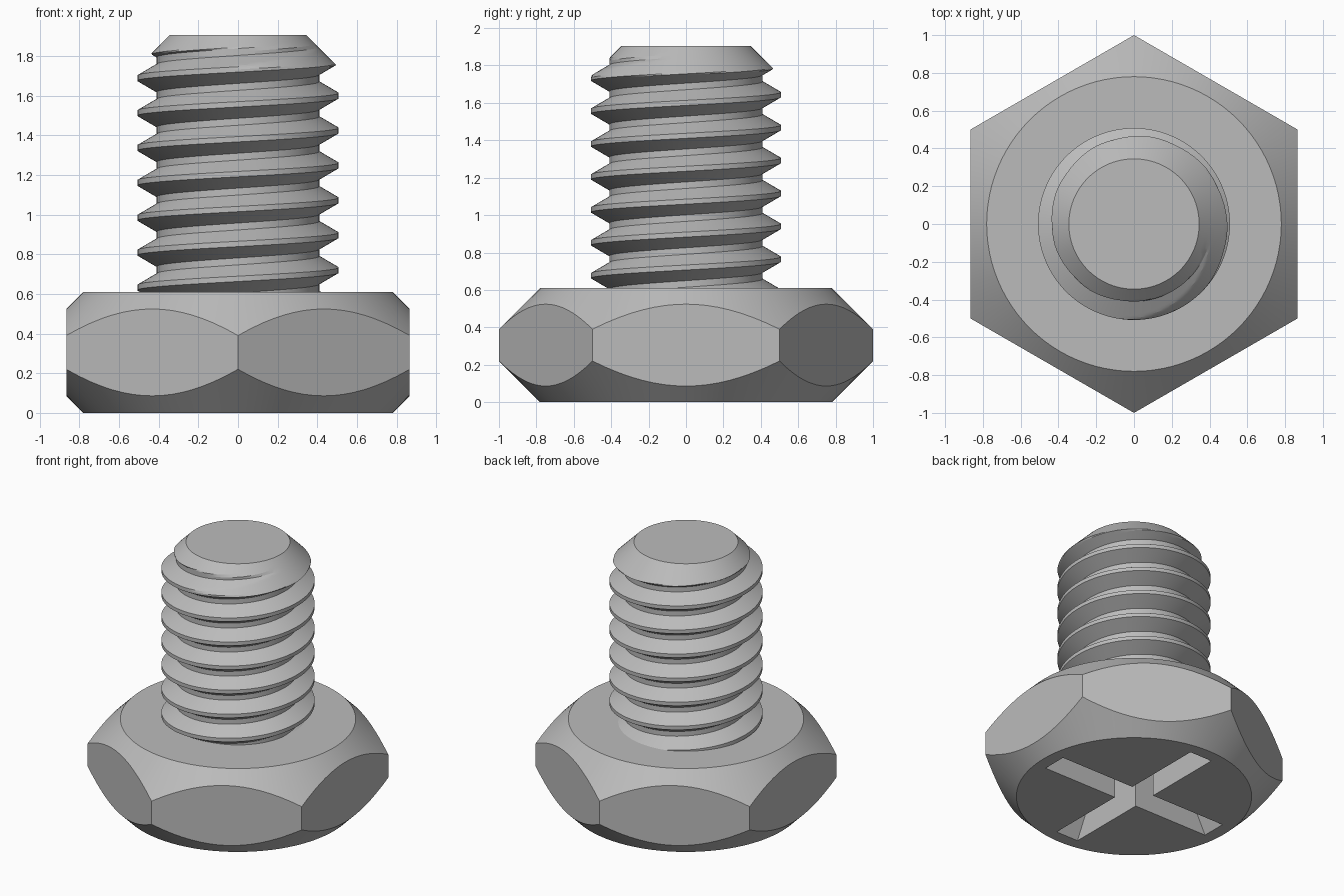
import bpy, bmesh
from math import pi, cos, sin

cube = bpy.data.objects.get("Cube")
if cube:
    bpy.data.objects.remove(cube, do_unlink=True)

SEGMENTS = 96
HEAD_TOP = 0.61
TOP = 1.905

steel = bpy.data.materials.new("steel_grey")
steel.use_nodes = True
steel.diffuse_color = (0.5, 0.5, 0.5, 1)
steel.node_tree.nodes["Principled BSDF"].inputs["Base Color"].default_value = (0.5, 0.5, 0.5, 1)


def polar(r, angle, z):
    return (r * cos(angle), r * sin(angle), z)


def loft(name, rings, closed=True):
    """Skin a stack of rings and cap both ends; open rings overlap at the seam."""
    bm = bmesh.new()
    rows = [[bm.verts.new(p) for p in ring] for ring in rings]
    n = len(rows[0])
    for low, high in zip(rows, rows[1:]):
        for i in range(n if closed else n - 1):
            j = (i + 1) % n
            bm.faces.new((low[i], low[j], high[j], high[i]))
    end = n if closed else n - 1
    bm.faces.new(rows[0][:end][::-1])
    bm.faces.new(rows[-1][:end])
    bmesh.ops.remove_doubles(bm, verts=bm.verts[:], dist=0.00002)
    bmesh.ops.recalc_face_normals(bm, faces=bm.faces[:])
    mesh = bpy.data.meshes.new(name)
    bm.to_mesh(mesh)
    bm.free()
    mesh.materials.append(steel)
    obj = bpy.data.objects.new(name, mesh)
    bpy.context.collection.objects.link(obj)
    return obj


def activate(obj):
    bpy.ops.object.select_all(action='DESELECT')
    obj.select_set(True)
    bpy.context.view_layer.objects.active = obj


def smooth(obj):
    activate(obj)
    bpy.ops.object.shade_smooth_by_angle(angle=pi / 18)


# Hexagonal head, with conical chamfers above and below
FACE_RADIUS = 0.78
angles = [2 * pi * i / SEGMENTS for i in range(SEGMENTS)]


def hex_radius(angle):
    return 0.866 / cos((angle + pi / 6) % (pi / 3) - pi / 6)


edge = [(hex_radius(a), a) for a in angles]
head = loft("hex_head", [
    [polar(FACE_RADIUS, a, 0) for a in angles],
    [polar(r, a, r - FACE_RADIUS) for r, a in edge],
    [polar(r, a, HEAD_TOP - r + FACE_RADIUS) for r, a in edge],
    [polar(FACE_RADIUS, a, HEAD_TOP) for a in angles],
])


# Cross recess in the underside, its arms tapering with depth
def cross(length, z, w=0.09):
    points = []
    for k in range(4):
        c, s = (1, 0, -1, 0)[k], (0, 1, 0, -1)[k]
        for x, y in ((length, -w), (length, w), (w, w)):
            points.append((c * x - s * y, s * x + c * y, z))
    return points


cutter = loft("recess_cutter", [cross(0.71, -0.04), cross(0.49, 0.4)])
cutter.hide_render = True
cut = head.modifiers.new("cross_recess", 'BOOLEAN')
cut.operation = 'DIFFERENCE'
cut.solver = 'EXACT'
cut.object = cutter
activate(head)
bpy.ops.object.modifier_apply(modifier=cut.name)
bpy.data.objects.remove(cutter, do_unlink=True)
smooth(head)

# Threaded shaft: a right-hand helical profile trimmed by the end cone
PITCH, CREST, ROOT = 0.176, 0.508, 0.41
START, TURNS, SUNK = 0.368, 9, 0.56
profile = [(0, CREST), (0.0135, CREST), (0.0705, ROOT),
           (0.1055, ROOT), (0.1625, CREST), (PITCH, CREST)]
steps = (1, 8, 2, 8, 1)

tooth = []
for (z0, r0), (z1, r1), count in zip(profile, profile[1:], steps):
    for k in range(count):
        t = k / count
        tooth.append((z0 + (z1 - z0) * t, r0 + (r1 - r0) * t))


def thread_point(r, z, i):
    z += PITCH * i / SEGMENTS
    if z <= SUNK:
        z, r = SUNK, ROOT
    z = min(z, TOP)
    return polar(min(r, 0.345 + TOP - z), 2 * pi * i / SEGMENTS, z)


rows = [(START + turn * PITCH + dz, r) for turn in range(TURNS) for dz, r in tooth]
rows.append((START + TURNS * PITCH, CREST))
shaft = loft("threaded_shaft",
             [[thread_point(r, z, i) for i in range(SEGMENTS + 1)] for z, r in rows],
             closed=False)
smooth(shaft)
